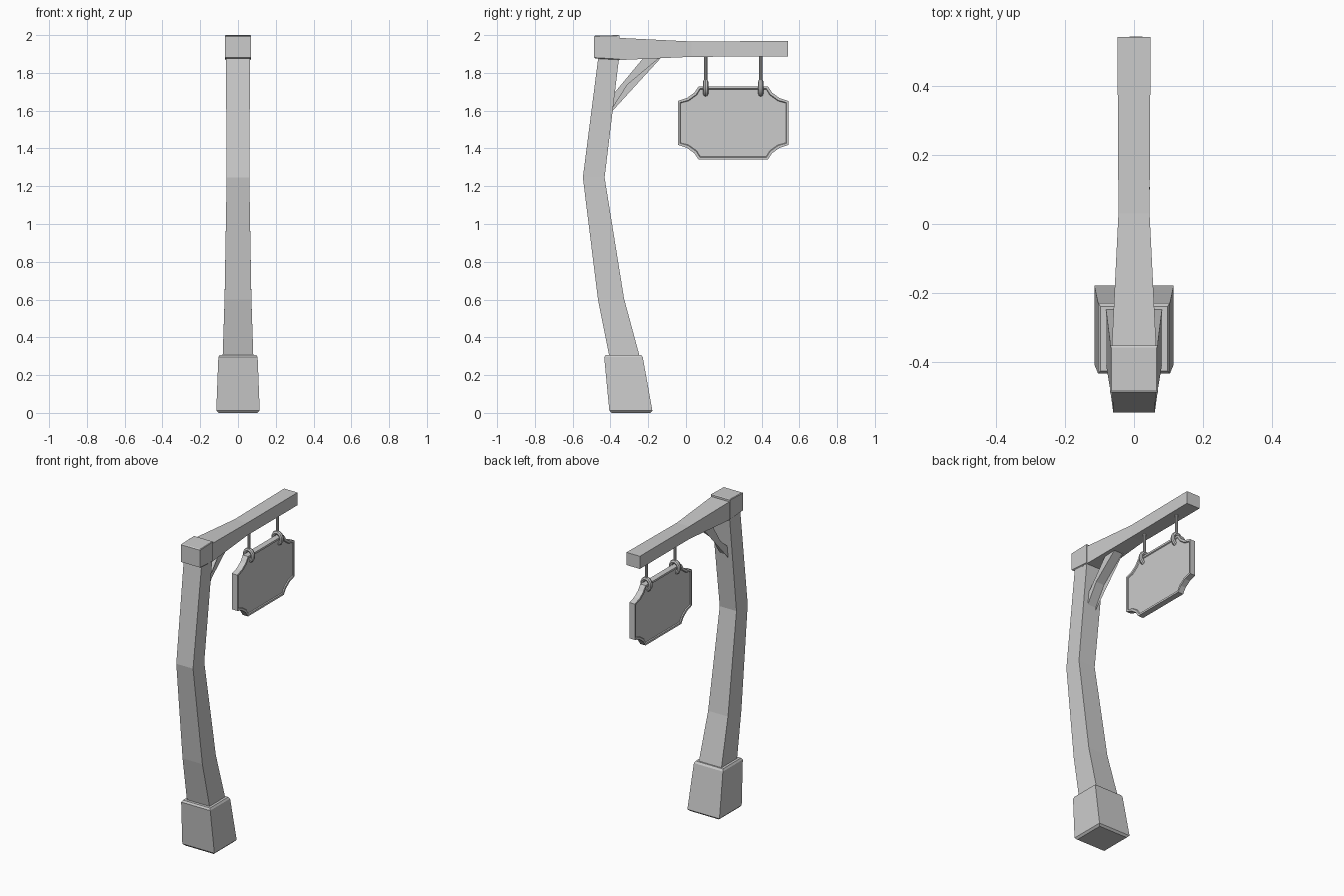
import bpy, bmesh
from math import pi
from mathutils import Matrix

if "Cube" in bpy.data.objects:
    bpy.data.objects.remove(bpy.data.objects["Cube"])


def finish(bm, name):
    bmesh.ops.recalc_face_normals(bm, faces=bm.faces)
    mesh = bpy.data.meshes.new(name)
    bm.to_mesh(mesh)
    bm.free()
    ob = bpy.data.objects.new(name, mesh)
    bpy.context.collection.objects.link(ob)
    return ob


def loft(name, sections):
    """Box-section loft; each section is (y_a, z_a, y_b, z_b, half_width)."""
    bm = bmesh.new()
    rings = []
    for ya, za, yb, zb, h in sections:
        rings.append([bm.verts.new(p) for p in
                      ((-h, ya, za), (h, ya, za), (h, yb, zb), (-h, yb, zb))])
    for a, b in zip(rings, rings[1:]):
        for i in range(4):
            j = (i + 1) % 4
            bm.faces.new((a[i], a[j], b[j], b[i]))
    bm.faces.new(rings[0])
    bm.faces.new(rings[-1])
    return finish(bm, name)


# Tapered foot with chamfered top and bottom rims
loft("base", [(-0.395, 0, -0.19, 0, 0.103),
              (-0.406, 0.012, -0.178, 0.012, 0.115),
              (-0.433, 0.295, -0.229, 0.295, 0.104),
              (-0.425, 0.307, -0.238, 0.307, 0.097)])

# Crooked post
loft("post", [(-0.400, 0.27, -0.238, 0.27, 0.082),
              (-0.407, 0.305, -0.247, 0.305, 0.081),
              (-0.466, 0.60, -0.328, 0.605, 0.071),
              (-0.546, 1.246, -0.431, 1.246, 0.060),
              (-0.462, 1.90, -0.352, 1.90, 0.064)])

# Cap block on the post
loft("cap", [(-0.478, 1.876, -0.358, 1.869, 0.064),
             (-0.487, 1.881, -0.352, 1.873, 0.069),
             (-0.487, 1.993, -0.352, 1.997, 0.069),
             (-0.480, 1.997, -0.358, 2.0, 0.065)])

# Overhanging beam
loft("beam", [(-0.40, 1.868, -0.40, 1.987, 0.065),
              (-0.35, 1.868, -0.35, 1.985, 0.064),
              (0.03, 1.885, 0.03, 1.966, 0.045),
              (0.541, 1.887, 0.541, 1.969, 0.048)])

# Diagonal brace
loft("brace", [(-0.42, 1.565, -0.42, 1.645, 0.03),
               (-0.20, 1.91, -0.105, 1.91, 0.03)])

# Sign board: one corner profile mirrored to four, with recessed panels
cy, cz, cx, half = 0.250, 1.535, 0.006, 0.019
corner = [(0.293, 0.116), (0.245, 0.132), (0.206, 0.160), (0.183, 0.194)]
outline = (corner + [(-y, z) for y, z in reversed(corner)]
           + [(-y, -z) for y, z in corner]
           + [(y, -z) for y, z in reversed(corner)])
bm = bmesh.new()
back = bm.faces.new([bm.verts.new((cx - half, cy + y, cz + z)) for y, z in outline])
ext = bmesh.ops.extrude_face_region(bm, geom=[back], use_keep_orig=True)
moved = [v for v in ext["geom"] if isinstance(v, bmesh.types.BMVert)]
bmesh.ops.translate(bm, verts=moved, vec=(2 * half, 0, 0))
bmesh.ops.recalc_face_normals(bm, faces=bm.faces)
panels = [f for f in bm.faces if len(f.verts) == 16]
bmesh.ops.inset_individual(bm, faces=panels, thickness=0.014)
bmesh.ops.inset_individual(bm, faces=panels, thickness=0.004, depth=-0.006)
finish(bm, "sign_board")

# Hanging rods and the rings gripping the sign
for i, y in enumerate((0.104, 0.396), 1):
    bm = bmesh.new()
    bmesh.ops.create_cone(bm, cap_ends=True, segments=10, radius1=0.009, radius2=0.009,
                          depth=0.15, matrix=Matrix.Translation((cx, y, 1.825)))
    rod = finish(bm, f"hanger_rod_{i}")
    bpy.ops.mesh.primitive_torus_add(
        location=(cx, y, 1.72), rotation=(pi / 2, 0, 0), major_radius=0.034,
        minor_radius=0.014, major_segments=16, minor_segments=8)
    ring = bpy.context.object
    ring.name = f"hanger_ring_{i}"
    ring.scale.x = 0.85
    for ob in (rod, ring):
        bpy.ops.object.select_all(action='DESELECT')
        ob.select_set(True)
        bpy.context.view_layer.objects.active = ob
        bpy.ops.object.shade_smooth_by_angle()
